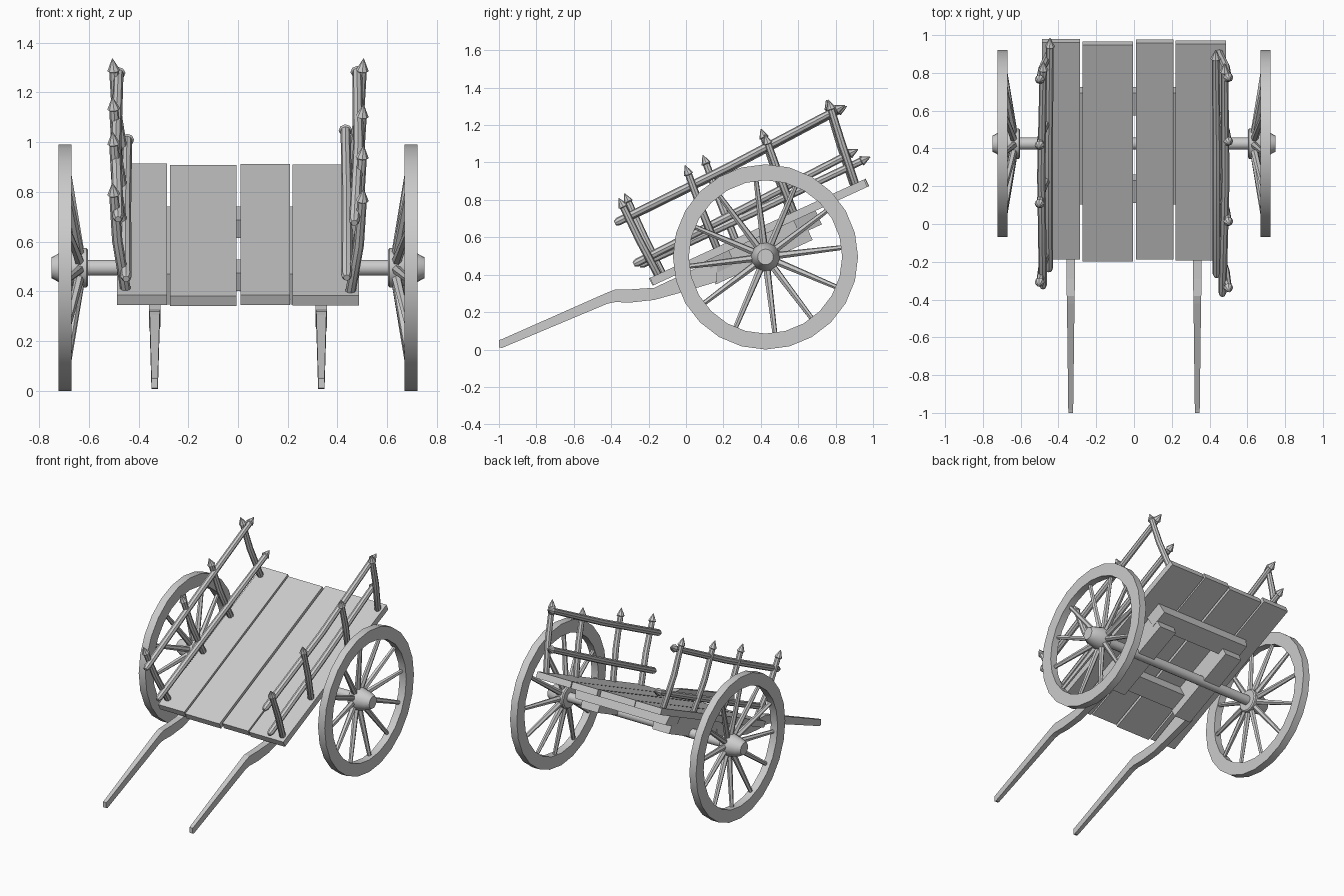
import bpy, bmesh, math
from mathutils import Vector, Matrix

if "Cube" in bpy.data.objects:
    bpy.data.objects.remove(bpy.data.objects["Cube"])

wood = bpy.data.materials.new("pale_grey_wood")
wood.use_nodes = True
GREY = (0.6, 0.6, 0.6, 1)
wood.diffuse_color = GREY
wood.node_tree.nodes["Principled BSDF"].inputs["Base Color"].default_value = GREY


def finish(name, bm, smooth=False):
    bmesh.ops.recalc_face_normals(bm, faces=bm.faces)
    mesh = bpy.data.meshes.new(name)
    bm.to_mesh(mesh)
    bm.free()
    mesh.materials.append(wood)
    obj = bpy.data.objects.new(name, mesh)
    bpy.context.collection.objects.link(obj)
    if smooth:
        bpy.ops.object.select_all(action="DESELECT")
        obj.select_set(True)
        bpy.context.view_layer.objects.active = obj
        bpy.ops.object.shade_smooth_by_angle(angle=math.radians(40))
    return obj


def loft(bm, rings, closed=False):
    """Skin a list of equal point rings, capping the ends unless closed."""
    loops = [[bm.verts.new(p) for p in ring] for ring in rings]
    pairs = list(zip(loops, loops[1:]))
    if closed:
        pairs.append((loops[-1], loops[0]))
    else:
        bm.faces.new(loops[0])
        bm.faces.new(loops[-1])
    n = len(loops[0])
    for a, b in pairs:
        for i in range(n):
            j = (i + 1) % n
            bm.faces.new((a[i], a[j], b[j], b[i]))


def round_rod(bm, stations, sides=8):
    """Round bar through (point, radius) stations."""
    axis = (Vector(stations[-1][0]) - Vector(stations[0][0])).normalized()
    u = axis.orthogonal().normalized()
    v = axis.cross(u)
    turns = [math.tau * i / sides for i in range(sides)]
    loft(bm, [[Vector(p) + r * (u * math.cos(t) + v * math.sin(t)) for t in turns]
              for p, r in stations])


def pointed_pole(name, start, end, r, bow=0.0):
    """Slightly bowed pole with a flared point at its far end."""
    a, b = Vector(start), Vector(end)
    d = (b - a).normalized()
    mid = (a + b) / 2 + Vector((bow, 0, -abs(bow)))
    bm = bmesh.new()
    round_rod(bm, [(a, r * 0.6), (a + d * 0.02, r), (mid, r), (b - d * 0.055, r * 0.9),
                   (b - d * 0.05, r * 1.25), (b, 0.002)])
    finish(name, bm, True)


def box_loft(name, sections):
    """Beam from (y, z bottom, z top, x min, x max) sections."""
    bm = bmesh.new()
    loft(bm, [[(x0, y, z0), (x1, y, z0), (x1, y, z1), (x0, y, z1)]
              for y, z0, z1, x0, x1 in sections])
    return finish(name, bm)


# Tilted bed frame: local y runs up the slope, local z is the bed normal
TILT = math.radians(24.7)
BED = Matrix.Translation((0, -0.17, 0.345)) @ Matrix.Rotation(TILT, 4, "X")


def bed_part(name, x0, x1, y0, y1, z0, z1, taper=0.0):
    obj = box_loft(name, [(y0, z0, z1, x0, x1), (y1, z0, z1, x0, x1)])
    for v in obj.data.vertices:
        if v.co.z < (z0 + z1) / 2:
            v.co.x += taper if v.co.x < (x0 + x1) / 2 else -taper
    obj.data.transform(BED)


# Floor planks
for i, (x0, x1, y0, y1) in enumerate([(-0.487, -0.285, 0.0, 1.265), (-0.273, -0.006, -0.01, 1.25),
                                      (0.01, 0.21, 0.0, 1.262), (0.22, 0.487, -0.005, 1.255)]):
    bed_part(f"floor_plank_{i + 1}", x0, x1, y0, y1, 0.0, 0.044)

# Cross beams under the floor
bed_part("front_cross_beam", -0.37, 0.37, 0.31, 0.44, -0.08, 0.0, 0.02)
bed_part("rear_cross_beam", -0.37, 0.37, 0.82, 0.95, -0.08, 0.0, 0.02)

for side, s in (("left", 1), ("right", -1)):
    # Axle block and draw shaft
    lo, hi = sorted((s * 0.2, s * 0.355))
    bed_part(f"{side}_axle_block", lo, hi, 0.3, 0.87, -0.135, 0.0, 0.012)
    path = [(-1.0, 0.012, 0.05, 0.012), (-0.985, 0.008, 0.055, 0.013), (-0.42, 0.245, 0.305, 0.02),
            (-0.38, 0.253, 0.32, 0.021), (-0.29, 0.252, 0.322, 0.022), (-0.17, 0.265, 0.33, 0.023),
            (0.0, 0.312, 0.41, 0.023), (0.165, 0.362, 0.49, 0.023)]
    box_loft(f"{side}_shaft", [(y, a, b, s * 0.335 - w, s * 0.335 + w) for y, a, b, w in path])

    # Wheel: rim, spokes and hub around the axle
    centre = Vector((0, 0.425, 0.495))

    def around(x, r, t):
        return centre + Vector((s * x, r * math.cos(t), r * math.sin(t)))

    bm = bmesh.new()
    corners = [(0.67, 0.495), (0.722, 0.495), (0.722, 0.41), (0.67, 0.41)]
    loft(bm, [[around(x, r, math.tau * k / 24) for x, r in corners] for k in range(24)], True)
    finish(f"{side}_wheel_rim", bm, True)

    bm = bmesh.new()
    for k in range(12):
        t = math.radians(7 + 30 * k)
        round_rod(bm, [(around(0.635, 0.05, t), 0.02), (around(0.69, 0.425, t), 0.013)], 6)
    finish(f"{side}_wheel_spokes", bm, True)

    bm = bmesh.new()
    round_rod(bm, [(around(x, 0, 0), r) for x, r in
                   [(0.603, 0.072), (0.61, 0.08), (0.635, 0.08), (0.72, 0.058), (0.75, 0.042)]], 16)
    finish(f"{side}_wheel_hub", bm, True)

bm = bmesh.new()
round_rod(bm, [((-0.62, 0.425, 0.495), 0.033), ((0.62, 0.425, 0.495), 0.033)], 12)
finish("axle", bm, True)

# Side fences: (base y, base z, tip y, tip z) of each leaning stake
left_stakes = [(-0.14, 0.38, -0.36, 0.81), (0.17, 0.53, -0.005, 0.985),
               (0.58, 0.72, 0.42, 1.15), (0.91, 0.87, 0.76, 1.335)]
right_stakes = [(-0.12, 0.39, -0.33, 0.835), (0.27, 0.57, 0.09, 1.04),
                (0.57, 0.71, 0.4, 1.18), (0.9, 0.87, 0.75, 1.335)]
for side, s, stakes in (("left", 1, left_stakes), ("right", -1, right_stakes)):
    for i, (y0, z0, y1, z1) in enumerate(stakes):
        pointed_pole(f"{side}_stake_{i + 1}", (s * 0.45, y0, z0), (s * 0.505, y1, z1), 0.021, s * 0.008)

pointed_pole("left_lower_rail", (0.437, -0.28, 0.455), (0.432, 0.92, 1.07), 0.022, 0.004)
pointed_pole("right_lower_rail", (-0.45, -0.25, 0.45), (-0.445, 0.985, 1.03), 0.022, -0.004)
pointed_pole("left_upper_rail", (0.468, -0.38, 0.675), (0.48, 0.85, 1.305), 0.022, 0.01)
pointed_pole("right_upper_rail", (-0.482, -0.34, 0.69), (-0.48, 0.86, 1.3), 0.022, -0.01)
